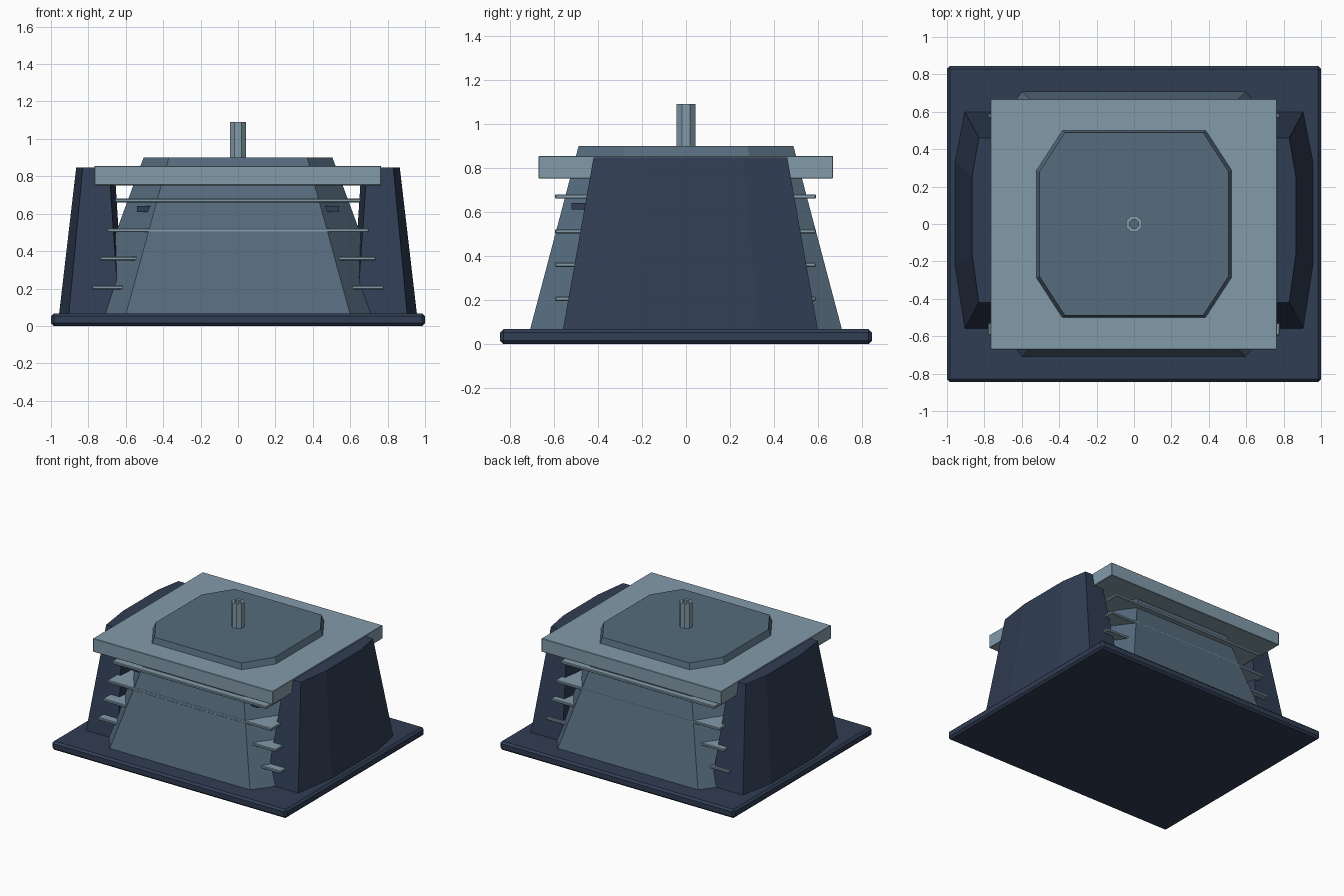
import bpy, bmesh, math

if "Cube" in bpy.data.objects:
    bpy.data.objects.remove(bpy.data.objects["Cube"])


def material(name, rgb):
    m = bpy.data.materials.new(name)
    m.diffuse_color = (*rgb, 1)
    m.use_nodes = True
    m.node_tree.nodes["Principled BSDF"].inputs["Base Color"].default_value = m.diffuse_color
    return m


NAVY = material("navy", (0.030, 0.047, 0.088))
SLATE = material("slate", (0.092, 0.148, 0.205))
PALE = material("pale_steel", (0.225, 0.325, 0.400))


def finish(name, bm, mat, bevel=0):
    """Turn a bmesh into a named, flat-shaded object."""
    bmesh.ops.recalc_face_normals(bm, faces=bm.faces)
    me = bpy.data.meshes.new(name)
    bm.to_mesh(me)
    bm.free()
    me.materials.append(mat)
    ob = bpy.data.objects.new(name, me)
    bpy.context.collection.objects.link(ob)
    if bevel:
        mod = ob.modifiers.new("bevel", "BEVEL")
        mod.width = bevel
        mod.segments = 1
    return ob


def loft(name, rings, mat, bevel=0, closed=False):
    """Skin matching rings of 3D points; cap the ends or join last to first."""
    bm = bmesh.new()
    vs = [[bm.verts.new(p) for p in r] for r in rings]
    n = len(rings[0])
    pairs = list(zip(vs, vs[1:]))
    if closed:
        pairs.append((vs[-1], vs[0]))
    else:
        bm.faces.new(vs[0])
        bm.faces.new(vs[-1])
    for a, b in pairs:
        for i in range(n):
            j = (i + 1) % n
            bm.faces.new((a[i], a[j], b[j], b[i]))
    return finish(name, bm, mat, bevel)


def box(name, x0, x1, y0, y1, z0, z1, mat, bevel=0):
    rings = [[(x0, y0, z), (x1, y0, z), (x1, y1, z), (x0, y1, z)] for z in (z0, z1)]
    return loft(name, rings, mat, bevel)


def octagon(x, y, cx, cy, z):
    """Rectangle of half size x, y with corners cut at cx, cy."""
    return [(cx, -y, z), (x, -cy, z), (x, cy, z), (cx, y, z),
            (-cx, y, z), (-x, cy, z), (-x, -cy, z), (-cx, -y, z)]


def wing_ring(s, inner, inner_mid, corner, outer, y0, y1, z):
    """Plan outline of a side wing; s is the side of the model."""
    a, b = y0 + (y1 - y0) * 0.29, y0 + (y1 - y0) * 0.77
    pts = [(inner, y0), (corner, y0), (outer, a), (outer, b),
           (corner, y1), (inner, y1), (inner_mid, b), (inner_mid, a)]
    return [(s * x, y, z) for x, y in pts]


# Base slab
box("base_plate", -1, 1, -0.845, 0.845, 0, 0.067, NAVY, 0.015)

# Tapered eight-sided core
loft("core", [octagon(0.815, 0.71, 0.60, 0.42, 0.06),
              octagon(0.505, 0.488, 0.37, 0.28, 0.90)], SLATE)

# Side wings leaning inward
for s, side in ((-1, "left"), (1, "right")):
    loft(side + "_wing",
         [wing_ring(s, 0.635, 0.61, 0.905, 0.957, -0.56, 0.60, 0.06),
          wing_ring(s, 0.69, 0.66, 0.83, 0.865, -0.42, 0.46, 0.848)], NAVY)
    # Small block on each front corner of the core
    x0, x1 = sorted((s * 0.455, s * 0.54))
    box(side + "_corner_block", x0, x1, -0.52, -0.42, 0.61, 0.64, NAVY)

# Thin shelves through the core
for i, (half, z) in enumerate(((0.78, 0.205), (0.737, 0.36), (0.70, 0.512), (0.658, 0.67))):
    box(f"shelf_{i + 1}", -half, half, -0.595, 0.59, z - 0.01, z + 0.01, PALE, 0.004)

# Overhanging roof slab
box("roof_plate", -0.768, 0.765, -0.67, 0.668, 0.752, 0.855, PALE, 0.003)

# Hollow eight-sided pipe on top
def pipe_ring(r, z):
    return [(r * math.cos(math.tau * (i + 0.5) / 8), r * math.sin(math.tau * (i + 0.5) / 8), z)
            for i in range(8)]

loft("pipe", [pipe_ring(0.046, 0.89), pipe_ring(0.046, 1.09),
              pipe_ring(0.026, 1.09), pipe_ring(0.026, 0.89)], PALE, closed=True)
